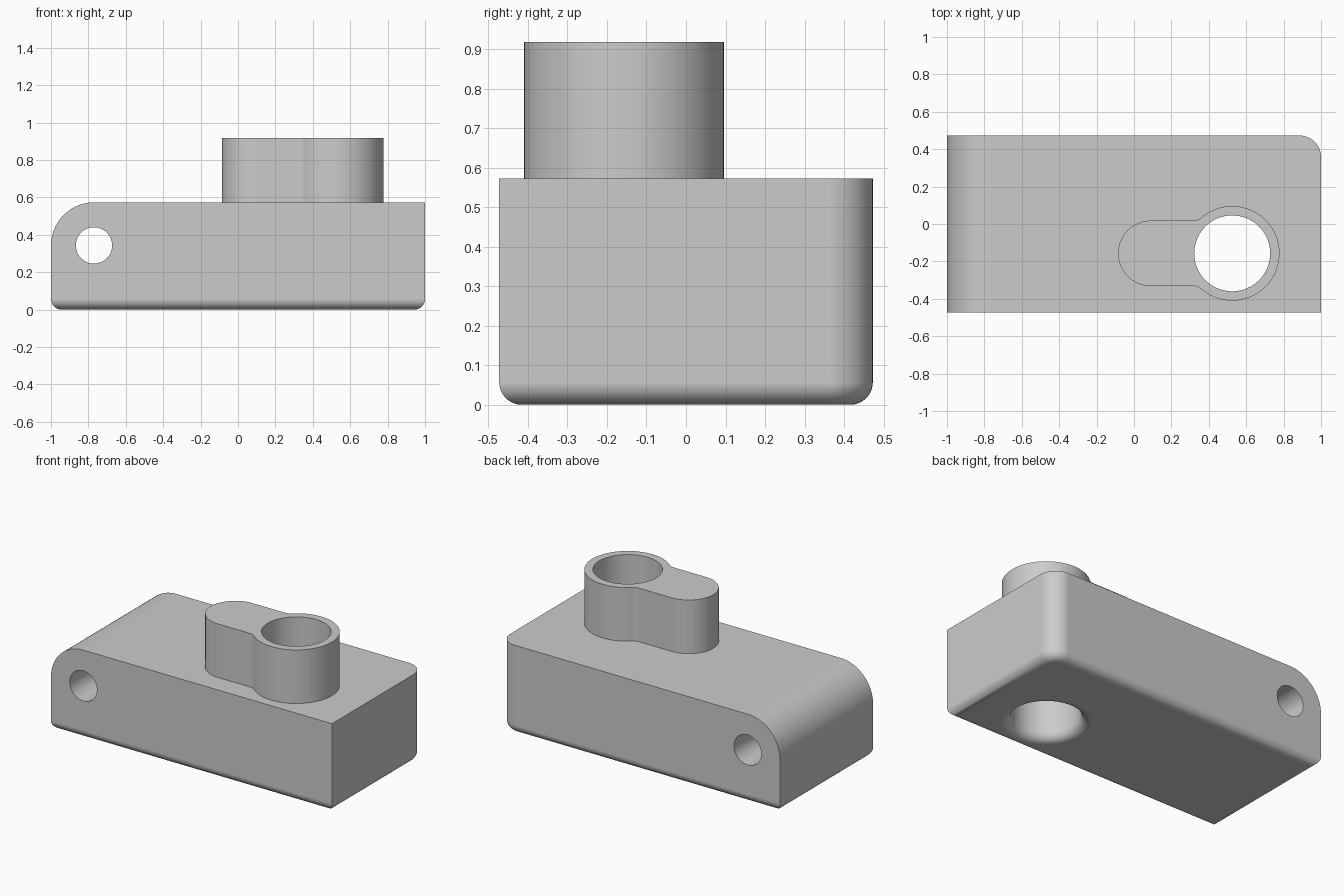
import bpy, bmesh
from math import cos, sin, pi, sqrt, atan2
from mathutils import Matrix

old = bpy.data.objects.get("Cube")
if old:
    bpy.data.objects.remove(old, do_unlink=True)

HALF_Y, TOP, BOSS_TOP = 0.473, 0.573, 0.918
FILLET = 0.057
NOSE_R, PIN_R = 0.23, 0.097
BORE_X, BORE_Y, BORE_R, RING_R = 0.525, -0.157, 0.203, 0.253
ARM_X, ARM_R = 0.09, 0.175

grey = bpy.data.materials.new("plain grey")
grey.use_nodes = True
grey.diffuse_color = (0.6, 0.6, 0.6, 1)
grey.node_tree.nodes["Principled BSDF"].inputs["Base Color"].default_value = grey.diffuse_color


def finish(name, bm):
    bmesh.ops.recalc_face_normals(bm, faces=bm.faces)
    mesh = bpy.data.meshes.new(name)
    bm.to_mesh(mesh)
    bm.free()
    mesh.materials.append(grey)
    obj = bpy.data.objects.new(name, mesh)
    bpy.context.collection.objects.link(obj)
    return obj


def arc(cx, cy, r, start, end, steps):
    angles = [start + (end - start) * i / steps for i in range(steps + 1)]
    return [(cx + r * cos(a), cy + r * sin(a)) for a in angles]


def prism(name, outline, z0, z1):
    bm = bmesh.new()
    face = bm.faces.new([bm.verts.new((x, y, z0)) for x, y in outline])
    ext = bmesh.ops.extrude_face_region(bm, geom=[face])
    verts = [g for g in ext["geom"] if isinstance(g, bmesh.types.BMVert)]
    bmesh.ops.translate(bm, verts=verts, vec=(0, 0, z1 - z0))
    return finish(name, bm)


def round_edges(bm, test, radius, segments):
    edges = [e for e in bm.edges if all(test(v.co) for v in e.verts)]
    bmesh.ops.bevel(bm, geom=edges, offset=radius, offset_type='OFFSET',
                    segments=segments, profile=0.5, affect='EDGES')


def apply(obj, kind, **settings):
    mod = obj.modifiers.new(kind.title(), kind)
    for key, value in settings.items():
        setattr(mod, key, value)
    bpy.ops.object.select_all(action='DESELECT')
    bpy.context.view_layer.objects.active = obj
    obj.select_set(True)
    bpy.ops.object.modifier_apply(modifier=mod.name)


def combine(obj, other, operation):
    apply(obj, 'BOOLEAN', object=other, operation=operation, solver='EXACT')
    bpy.data.objects.remove(other, do_unlink=True)


# Block: rounded nose, one rounded upright corner, filleted underside
bm = bmesh.new()
bmesh.ops.create_cube(bm, size=1, matrix=Matrix.Translation((0, 0, TOP / 2))
                      @ Matrix.Diagonal((2, 2 * HALF_Y, TOP, 1)))
round_edges(bm, lambda c: c.x < -0.99 and c.z > TOP - 0.01, NOSE_R, 20)
round_edges(bm, lambda c: c.x > 0.99 and c.y > HALF_Y - 0.01, 0.115, 12)
round_edges(bm, lambda c: c.z < 0.001, FILLET, 8)
block = finish("mounting_block", bm)

# Boss: ring and rounded arm, blended where they meet
rise = ARM_R + FILLET
run = sqrt((RING_R + FILLET) ** 2 - rise ** 2)
tilt = atan2(rise, run)
outline = (arc(ARM_X, BORE_Y, ARM_R, pi / 2, 3 * pi / 2, 32)
           + arc(BORE_X - run, BORE_Y - rise, FILLET, pi / 2, tilt, 6)
           + arc(BORE_X, BORE_Y, RING_R, pi + tilt, 3 * pi - tilt, 56)[1:-1]
           + arc(BORE_X - run, BORE_Y + rise, FILLET, -tilt, -pi / 2, 6))
combine(block, prism("boss", outline, 0.3, BOSS_TOP), 'UNION')

# Upright bore, flared at the underside
profile = [(BORE_R, 1.2)] + arc(BORE_R + FILLET, FILLET, FILLET, pi, 3 * pi / 2, 8)
profile.append((BORE_R + FILLET, -0.1))
bm = bmesh.new()
rings = [[bm.verts.new((BORE_X + x, BORE_Y + y, z))
          for x, y in arc(0, 0, r, 0, 2 * pi, 64)[:-1]] for r, z in profile]
for upper, lower in zip(rings, rings[1:]):
    for i in range(64):
        bm.faces.new((upper[i - 1], upper[i], lower[i], lower[i - 1]))
bm.faces.new(rings[0])
bm.faces.new(rings[-1])
combine(block, finish("bore_cutter", bm), 'DIFFERENCE')

# Cross hole through the nose
pin = prism("pin_hole_cutter", arc(0, 0, PIN_R, 0, 2 * pi, 48)[:-1], -1, 1)
pin.data.transform(Matrix.Translation((NOSE_R - 1, 0, TOP - NOSE_R)) @ Matrix.Rotation(pi / 2, 4, 'X'))
combine(block, pin, 'DIFFERENCE')

# Smooth curves, crisp edges, flat faces kept flat
bpy.ops.object.shade_smooth_by_angle(angle=pi / 6)
apply(block, 'WEIGHTED_NORMAL', keep_sharp=True)
